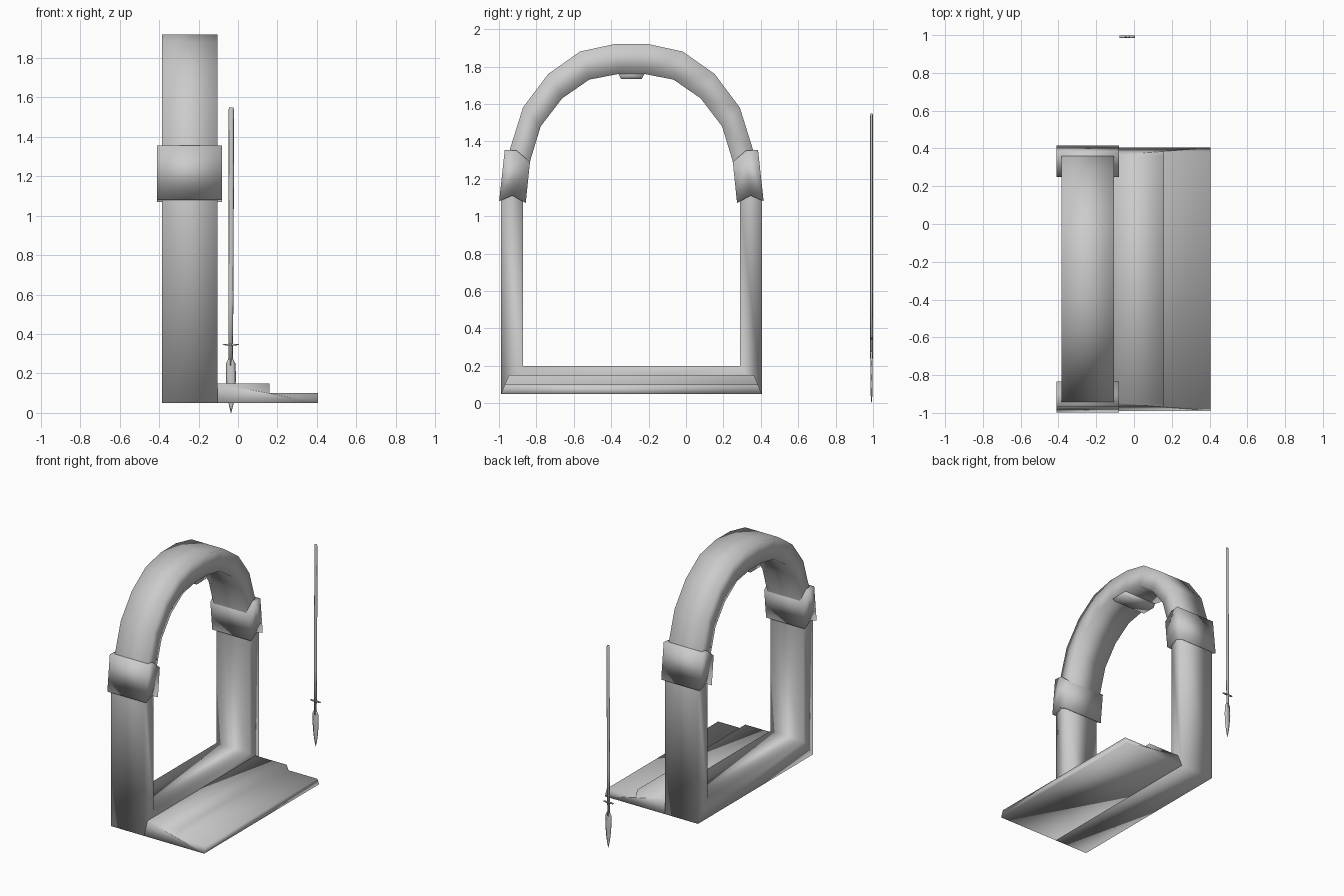
import bpy, bmesh, math

if "Cube" in bpy.data.objects:
    bpy.data.objects.remove(bpy.data.objects["Cube"])

CY = -0.292            # centre line of the arch in y
X0, X1 = -0.385, -0.105


def finish(name, bm):
    bmesh.ops.recalc_face_normals(bm, faces=bm.faces)
    me = bpy.data.meshes.new(name)
    bm.to_mesh(me)
    bm.free()
    me.shade_smooth()
    ob = bpy.data.objects.new(name, me)
    bpy.context.collection.objects.link(ob)
    return ob


def extrude_x(name, profile, x0, x1):
    """Solid prism from a closed (y, z) profile."""
    bm = bmesh.new()
    a = [bm.verts.new((x0, y, z)) for y, z in profile]
    b = [bm.verts.new((x1, y, z)) for y, z in profile]
    bm.faces.new(a)
    bm.faces.new(b)
    n = len(a)
    for i in range(n):
        j = (i + 1) % n
        bm.faces.new((a[i], a[j], b[j], b[i]))
    return finish(name, bm)


def mirrored(half):
    return ([(CY + h, z) for h, z in half]
            + [(CY - h, z) for h, z in reversed(half)])


# arched frame: closed ring between outer and inner outlines
outer = mirrored([(.697, .05), (.697, 1.1), (.655, 1.34), (.58, 1.58),
                  (.445, 1.76), (.275, 1.88), (.09, 1.92)])
inner = mirrored([(.58, .2), (.58, 1.08), (.54, 1.3), (.485, 1.48),
                  (.37, 1.63), (.225, 1.73), (.07, 1.76)])
bm = bmesh.new()
loops = [[bm.verts.new((x, y, z)) for y, z in pts]
         for x, pts in ((X0, outer), (X1, outer), (X1, inner), (X0, inner))]
n = len(outer)
for k in range(4):
    p, q = loops[k], loops[(k + 1) % 4]
    for i in range(n):
        j = (i + 1) % n
        bm.faces.new((p[i], p[j], q[j], q[i]))
finish("arch_frame", bm)

# collars where the arch meets the posts
collar = [(.677, 1.355), (.612, 1.35), (.542, 1.29),
          (.565, 1.07), (.637, 1.11), (.707, 1.08)]
for side, label in ((1, "back"), (-1, "front")):
    extrude_x("collar_" + label, [(CY + side * h, z) for h, z in collar],
              -0.41, -0.08)

# small lug under the crown
extrude_x("crown_lug", mirrored([(.055, 1.733), (.075, 1.77)]), X0 + .003, X1 - .003)

# two-tread step with ends sloping inwards
bm = bmesh.new()
section = [(X1 - .01, .05), (.405, .05), (.405, .1), (.16, .1), (.16, .15), (X1 - .01, .15)]
ends = [[bm.verts.new((x, CY + s * (.697 - .42 * (z - .05)), z)) for x, z in section]
        for s in (1, -1)]
for e in ends:
    bm.faces.new(e)
for i in range(6):
    j = (i + 1) % 6
    bm.faces.new((ends[0][i], ends[0][j], ends[1][j], ends[1][i]))
finish("steps", bm)


def loft(name, rings, sides):
    """Stacked elliptical rings (z, x centre, x radius, y radius)."""
    bm = bmesh.new()
    rows = [[bm.verts.new((cx + rx * math.cos(2 * math.pi * i / sides),
                           0.992 + ry * math.sin(2 * math.pi * i / sides), z))
             for i in range(sides)] for z, cx, rx, ry in rings]
    bm.faces.new(rows[0])
    bm.faces.new(rows[-1])
    for a, b in zip(rows, rows[1:]):
        for i in range(sides):
            j = (i + 1) % sides
            bm.faces.new((a[i], a[j], b[j], b[i]))
    return finish(name, bm)


# spear: shaft, pointed head and thin crossbar
loft("spear_shaft", [(.24, -.038, .011, .007), (.6, -.036, .013, .007),
                     (1.2, -.034, .013, .007), (1.54, -.034, .013, .007),
                     (1.55, -.034, .01, .005)], 8)
loft("spear_head", [(0, -.035, .001, .001), (.04, -.035, .011, .005),
                    (.1, -.035, .02, .007), (.18, -.036, .026, .007),
                    (.25, -.037, .024, .007), (.275, -.037, .011, .007)], 6)
for s, label in ((1, "right"), (-1, "left")):
    ob = extrude_x("crossbar_" + label,
                   [(.986, .34), (.998, .34), (.998, .352), (.986, .352)],
                   -.036, -.036 + s * .042)
    # taper the outer tip
    for v in ob.data.vertices:
        if abs(v.co.x + .036) > .02:
            v.co.z = .346 + (v.co.z - .346) * .3
